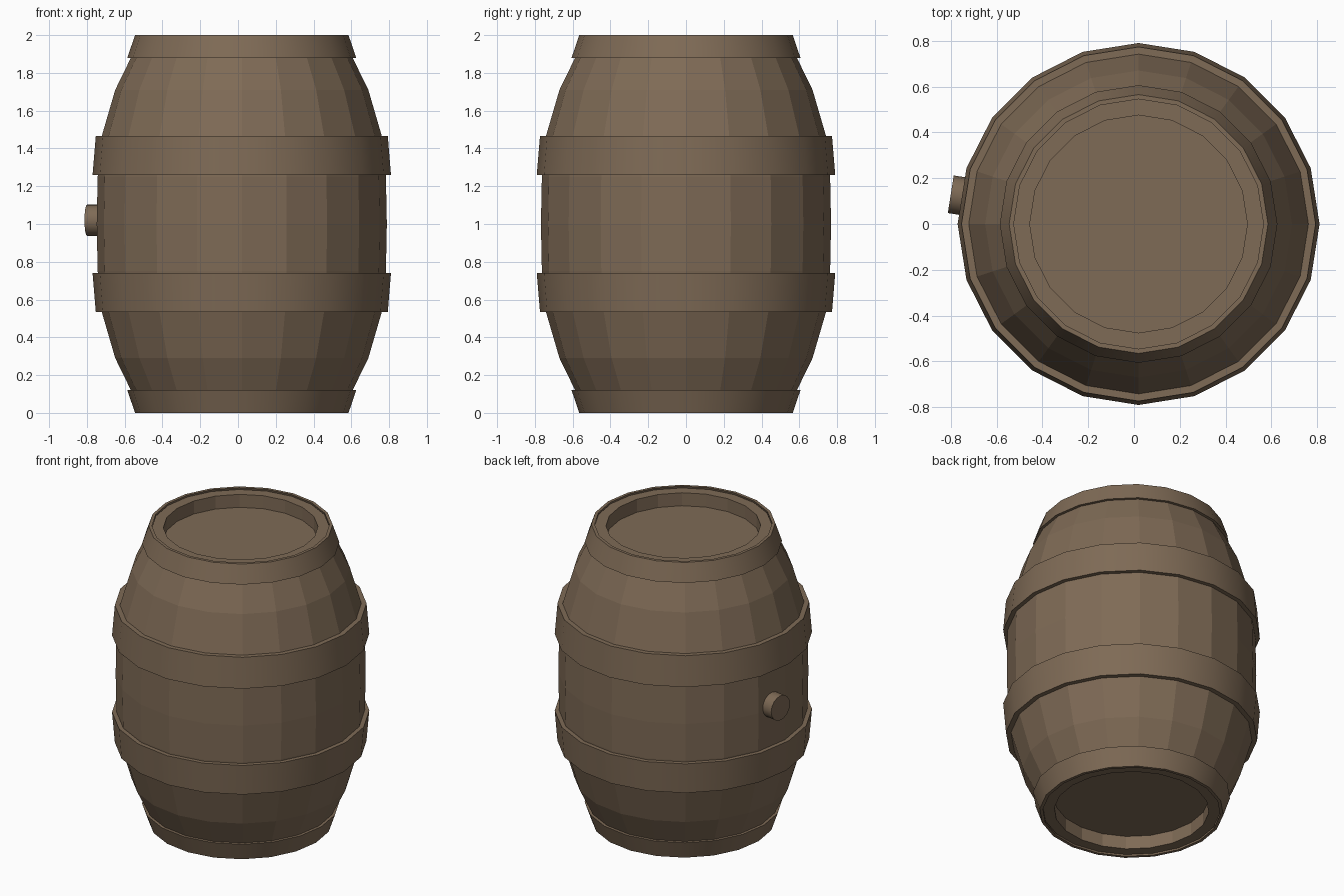
import bpy, bmesh
from math import sin, cos, tau, radians
from mathutils import Matrix

if "Cube" in bpy.data.objects:
    bpy.data.objects.remove(bpy.data.objects["Cube"])

SIDES, AXIS_X, MID_Z = 20, 0.02, 1.0

wood = bpy.data.materials.new("brown_wood")
wood.diffuse_color = (0.21, 0.145, 0.092, 1)
wood.use_nodes = True
wood.node_tree.nodes["Principled BSDF"].inputs["Base Color"].default_value = wood.diffuse_color


def finish(name, bm, smooth):
    bmesh.ops.recalc_face_normals(bm, faces=bm.faces)
    mesh = bpy.data.meshes.new(name)
    bm.to_mesh(mesh)
    bm.free()
    mesh.materials.append(wood)
    obj = bpy.data.objects.new(name, mesh)
    bpy.context.collection.objects.link(obj)
    if smooth:
        bpy.ops.object.select_all(action='DESELECT')
        obj.select_set(True)
        bpy.context.view_layer.objects.active = obj
        bpy.ops.object.shade_smooth_by_angle(angle=radians(30))
    return obj


def lathe(name, profile, closed=False, smooth=False):
    """Spin (radius, z) points round the barrel axis; cap the ends if open."""
    bm = bmesh.new()
    rings = [[bm.verts.new((AXIS_X + r * cos(tau * i / SIDES), r * sin(tau * i / SIDES), z))
              for i in range(SIDES)] for r, z in profile]
    pairs = list(zip(rings, rings[1:]))
    if closed:
        pairs.append((rings[-1], rings[0]))
    else:
        bm.faces.new(rings[0])
        bm.faces.new(rings[-1])
    for a, b in pairs:
        for i in range(SIDES):
            j = (i + 1) % SIDES
            bm.faces.new((a[i], a[j], b[j], b[i]))
    return finish(name, bm, smooth)


# Staves with recessed lids: lower half of the profile, mirrored upwards
half = [(0.475, 0.10), (0.475, 0.012), (0.545, 0.012), (0.587, 0.12),
        (0.67, 0.29), (0.743, 0.54), (0.763, 0.75)]
mirrored = [(r, 2 * MID_Z - z) for r, z in reversed(half)]
lathe("barrel_body", half + [(0.768, MID_Z)] + mirrored)

# Hoops: inner and outer wall, one of each kind at both ends
hoops = {
    "end_hoop": [(0.545, 0.0), (0.565, 0.0), (0.606, 0.12), (0.583, 0.12)],
    "middle_hoop": [(0.738, 0.535), (0.773, 0.535), (0.79, 0.74), (0.758, 0.74)],
}
for name, profile in hoops.items():
    lathe("lower_" + name, profile, True, True)
    lathe("upper_" + name, [(r, 2 * MID_Z - z) for r, z in profile], True, True)

# Bung plugged into the middle of one stave
angle = radians(171)
bm = bmesh.new()
bmesh.ops.create_cone(bm, cap_ends=True, segments=16, radius1=0.083, radius2=0.083, depth=0.10,
                      matrix=Matrix.Translation((AXIS_X, 0, 1.02)) @ Matrix.Rotation(angle, 4, 'Z')
                      @ Matrix.Translation((0.78, 0, 0)) @ Matrix.Rotation(radians(90), 4, 'Y'))
finish("bung", bm, True)
